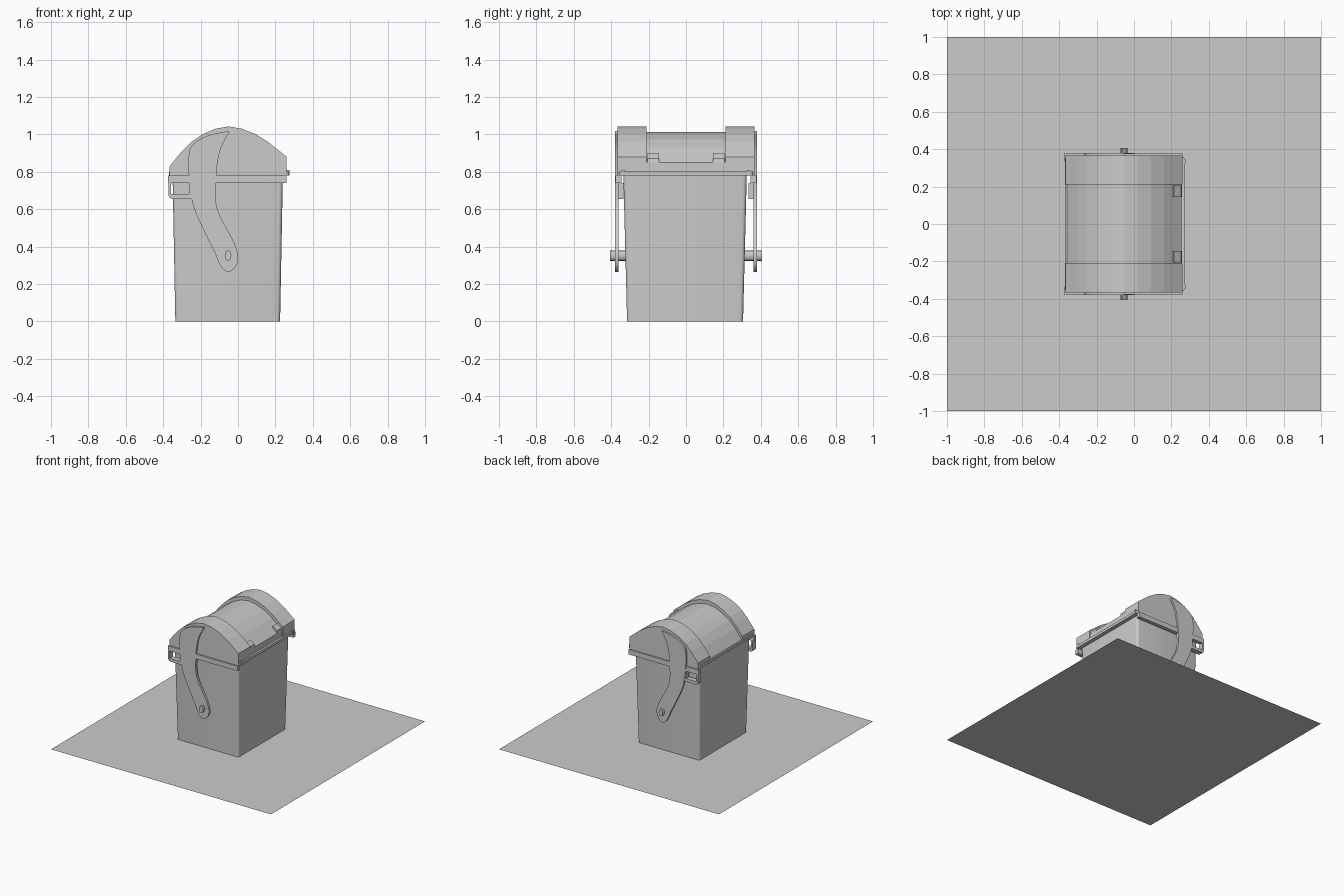
import bpy
import bmesh
import math

default_cube = bpy.data.objects.get("Cube")
if default_cube:
    bpy.data.objects.remove(default_cube, do_unlink=True)


def finish(name, bm, smooth=False):
    """Turn a bmesh into a linked object with outward normals."""
    bmesh.ops.recalc_face_normals(bm, faces=bm.faces)
    mesh = bpy.data.meshes.new(name)
    bm.to_mesh(mesh)
    bm.free()
    obj = bpy.data.objects.new(name, mesh)
    bpy.context.collection.objects.link(obj)
    if smooth:
        bpy.ops.object.select_all(action="DESELECT")
        obj.select_set(True)
        bpy.context.view_layer.objects.active = obj
        bpy.ops.object.shade_smooth_by_angle(angle=math.radians(30))
    return obj


def loft(name, lower, upper, smooth=False):
    """Join two matching rings of points into a closed solid."""
    bm = bmesh.new()
    a = [bm.verts.new(p) for p in lower]
    b = [bm.verts.new(p) for p in upper]
    bm.faces.new(a)
    bm.faces.new(b)
    for i in range(len(a)):
        j = (i + 1) % len(a)
        bm.faces.new((a[i], a[j], b[j], b[i]))
    return finish(name, bm, smooth)


def extrude_side(name, profile, y_inner, y_outer, smooth=False):
    """Extrude an (x, z) profile along y."""
    return loft(name, [(x, y_inner, z) for x, z in profile],
                [(x, y_outer, z) for x, z in profile], smooth)


def box(name, x, y, z):
    profile = [(x[0], z[0]), (x[1], z[0]), (x[1], z[1]), (x[0], z[1])]
    return extrude_side(name, profile, y[0], y[1])


def rounded_rect(x, y, z, radius, steps=4):
    """Horizontal rectangle with rounded corners."""
    ring = []
    corners = [(x[1], y[1], -1, -1), (x[0], y[1], 1, -1),
               (x[0], y[0], 1, 1), (x[1], y[0], -1, 1)]
    for quarter, (cx, cy, sx, sy) in enumerate(corners):
        for k in range(steps + 1):
            t = math.pi / 2 * (quarter + k / steps)
            ring.append((cx + radius * (sx + math.cos(t)),
                         cy + radius * (sy + math.sin(t)), z))
    return ring


def smooth_path(points, steps=4):
    """Open Catmull-Rom path through the given points."""
    ext = [points[0]] + points + [points[-1]]
    path = []
    for p, q, r, s in zip(ext, ext[1:], ext[2:], ext[3:]):
        for k in range(steps):
            t = k / steps
            path.append(tuple(
                (2 * b + (c - a) * t + (2 * a - 5 * b + 4 * c - d) * t ** 2
                 + (3 * b - a - 3 * c + d) * t ** 3) / 2
                for a, b, c, d in zip(p, q, r, s)))
    return path + [points[-1]]


# Flat square sheet that the bin is attached to
sheet = bmesh.new()
bmesh.ops.create_grid(sheet, x_segments=1, y_segments=1, size=1)
finish("base_sheet", sheet)

# Tapered body with softened corners
loft("bin_body",
     rounded_rect((-0.335, 0.225), (-0.315, 0.305), 0, 0.02),
     rounded_rect((-0.35, 0.24), (-0.335, 0.325), 0.785, 0.02), True)

# Flange around the body mouth
loft("rim_flange",
     rounded_rect((-0.37, 0.272), (-0.36, 0.36), 0.78, 0.02),
     rounded_rect((-0.37, 0.272), (-0.36, 0.36), 0.802, 0.02))

# Arched lid: lowered centre between two raised ends
arch = [(-0.365, 0.83), (-0.3, 0.91), (-0.25, 0.96), (-0.19, 1.0),
        (-0.12, 1.03), (-0.05, 1.042), (0.02, 1.03), (0.09, 1.003),
        (0.16, 0.96), (0.26, 0.88)]
end_profile = [(-0.365, 0.78)] + arch + [(0.26, 0.78)]
mid_profile = [(-0.36, 0.78)] + [
    (max(-0.36, min(0.255, x)), z - 0.03) for x, z in arch] + [(0.255, 0.78)]
extrude_side("lid_centre", mid_profile, -0.215, 0.215)

# Handle outline: crown, back edge, rounded foot, front edge
crown = smooth_path([(-0.26, 0.74), (-0.265, 0.85), (-0.25, 0.935),
                     (-0.17, 0.99), (-0.05, 1.018)])
lower_edge = smooth_path([(-0.05, 1.005), (-0.09, 0.93), (-0.112, 0.83),
                          (-0.118, 0.72), (-0.115, 0.62), (-0.085, 0.54),
                          (-0.03, 0.44), (0.0, 0.36), (-0.008, 0.3),
                          (-0.05, 0.265), (-0.092, 0.295), (-0.13, 0.38),
                          (-0.19, 0.5), (-0.24, 0.62), (-0.26, 0.74)])
handle_profile = crown + lower_edge[:-1]

pin_profile = [(-0.053 + 0.018 * math.cos(i * math.tau / 12),
                0.352 + 0.028 * math.sin(i * math.tau / 12))
               for i in range(12)]
wedge_profile = [(0.2, 0.875), (0.215, 0.9), (0.252, 0.872), (0.256, 0.85)]

for side, s in (("right", -1), ("left", 1)):
    extrude_side("lid_end_" + side, end_profile, s * 0.21, s * 0.365)
    extrude_side("handle_" + side, handle_profile, s * 0.36, s * 0.38, True)
    extrude_side("pivot_pin_" + side, pin_profile, s * 0.31, s * 0.405, True)
    extrude_side("lid_tab_" + side, wedge_profile, s * 0.145, s * 0.205)
    box("side_rail_" + side, (-0.375, 0.26), (s * 0.345, s * 0.376),
        (0.74, 0.78))

    # Open catch hanging below the rail
    span = (s * 0.335, s * 0.376)
    box("catch_front_bar_" + side, (-0.372, -0.358), span, (0.67, 0.74))
    box("catch_back_bar_" + side, (-0.262, -0.248), span, (0.655, 0.74))
    extrude_side("catch_bottom_bar_" + side,
                 [(-0.372, 0.68), (-0.365, 0.66), (-0.35, 0.655),
                  (-0.25, 0.655), (-0.25, 0.68)], *span)

    # Small hinge stop behind the flange corner
    box("hinge_stop_" + side, (0.255, 0.275), (s * 0.325, s * 0.345),
        (0.78, 0.81))
